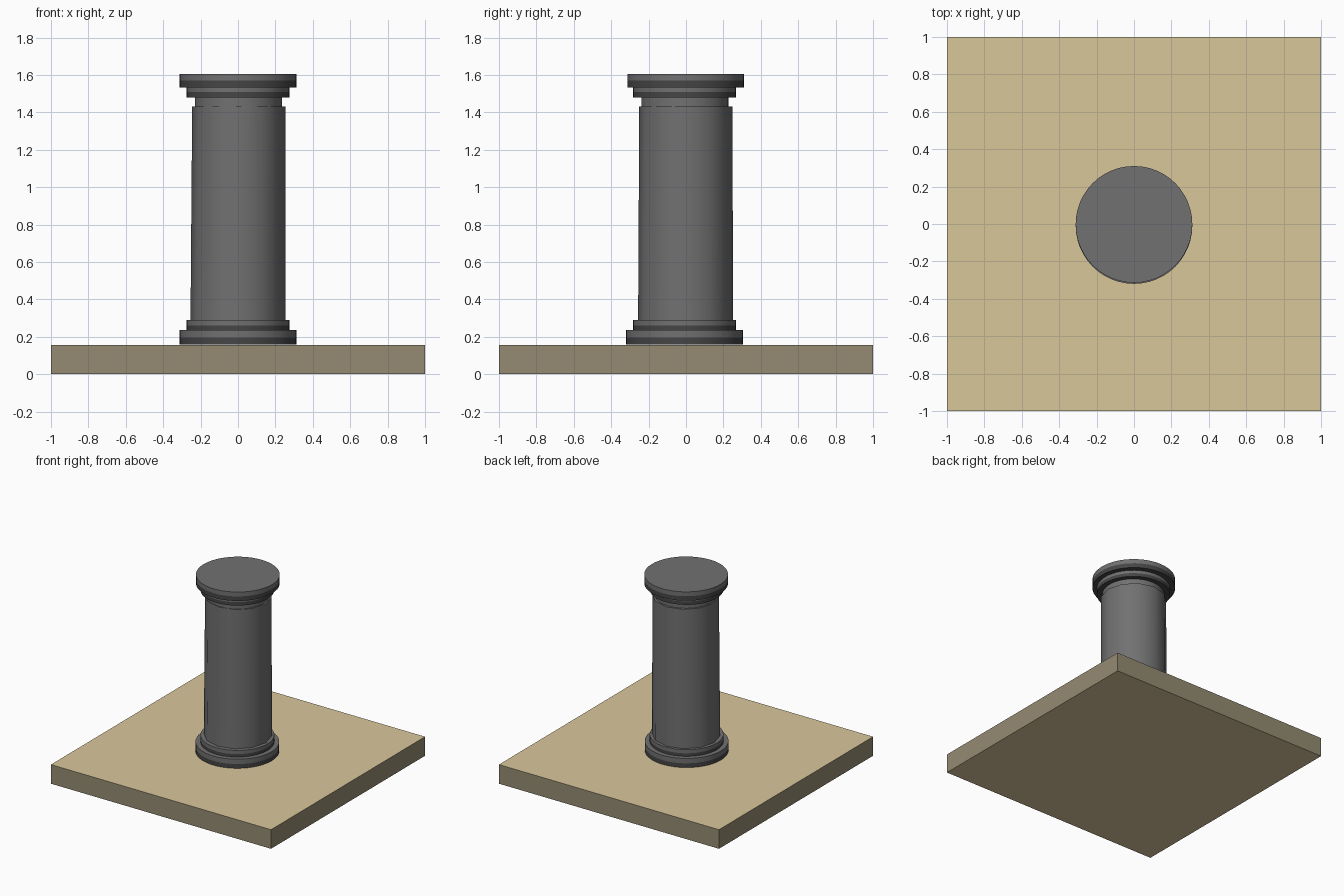
import bpy, bmesh, math

if "Cube" in bpy.data.objects:
    bpy.data.objects.remove(bpy.data.objects["Cube"])


def material(name, color):
    m = bpy.data.materials.new(name)
    m.diffuse_color = (*color, 1)
    m.use_nodes = True
    m.node_tree.nodes["Principled BSDF"].inputs["Base Color"].default_value = m.diffuse_color
    return m


sand = material("sand", (0.70, 0.57, 0.33))
earth = material("greyish earth", (0.30, 0.26, 0.17))
slate = material("slate grey", (0.165, 0.165, 0.165))
dark = material("dark slate", (0.06, 0.06, 0.06))


def finish(bm, name, mats, angle=None):
    bmesh.ops.recalc_face_normals(bm, faces=bm.faces[:])
    me = bpy.data.meshes.new(name)
    bm.to_mesh(me)
    bm.free()
    for m in mats:
        me.materials.append(m)
    ob = bpy.data.objects.new(name, me)
    bpy.context.collection.objects.link(ob)
    if angle:
        bpy.ops.object.select_all(action='DESELECT')
        ob.select_set(True)
        bpy.context.view_layer.objects.active = ob
        bpy.ops.object.shade_smooth_by_angle(angle=math.radians(angle))
    return ob


def lathe(name, profile, sides, cap_bottom=False, cap_top=False, dark_bands=()):
    """Stack rings given as (radius, z, x centre, y centre)."""
    bm = bmesh.new()
    rings = []
    for r, z, cx, cy in profile:
        rings.append([bm.verts.new((cx + r * math.cos(2 * math.pi * i / sides),
                                    cy + r * math.sin(2 * math.pi * i / sides), z))
                      for i in range(sides)])
    for k, (a, b) in enumerate(zip(rings, rings[1:])):
        for i in range(sides):
            j = (i + 1) % sides
            f = bm.faces.new((a[i], a[j], b[j], b[i]))
            f.material_index = 1 if k in dark_bands else 0
    if cap_bottom:
        bm.faces.new(rings[0][::-1]).material_index = 1
    if cap_top:
        bm.faces.new(rings[-1])
    return finish(bm, name, [slate, dark], 35)


# Square ground slab with darker sides
bm = bmesh.new()
bmesh.ops.create_cube(bm, size=1)
for v in bm.verts:
    v.co = (v.co.x * 2, v.co.y * 2, (v.co.z + 0.5) * 0.157)
bm.normal_update()
for f in bm.faces:
    f.material_index = 0 if abs(f.normal.z) > 0.5 else 1
finish(bm, "ground_slab", [sand, earth])

# Stepped round base, dark on the lower half of each step
lathe("column_base", [
    (0.312, 0.16, 0, -0.008), (0.312, 0.195, 0, -0.008), (0.312, 0.235, 0, -0.008),
    (0.275, 0.235, 0, -0.008), (0.275, 0.26, 0, -0.008), (0.275, 0.29, 0, -0.008)],
    48, cap_bottom=True, cap_top=True, dark_bands=(0, 3))

# Twelve-sided shaft, tapering slightly
lathe("column_shaft", [
    (0.254, 0.29, 0, -0.002), (0.249, 1.432, 0.004, -0.001)], 12, cap_top=True)

# Neck and stepped capital, dark on the lower half of each step and underneath
lathe("column_capital", [
    (0.233, 1.432, 0.003, -0.006), (0.233, 1.48, 0.003, -0.006),
    (0.275, 1.48, 0, -0.008), (0.275, 1.508, 0, -0.008), (0.275, 1.533, 0, -0.008),
    (0.312, 1.533, 0, -0.002), (0.312, 1.57, 0, -0.002), (0.312, 1.606, 0, -0.002)],
    48, cap_top=True, dark_bands=(1, 2, 4, 5))
